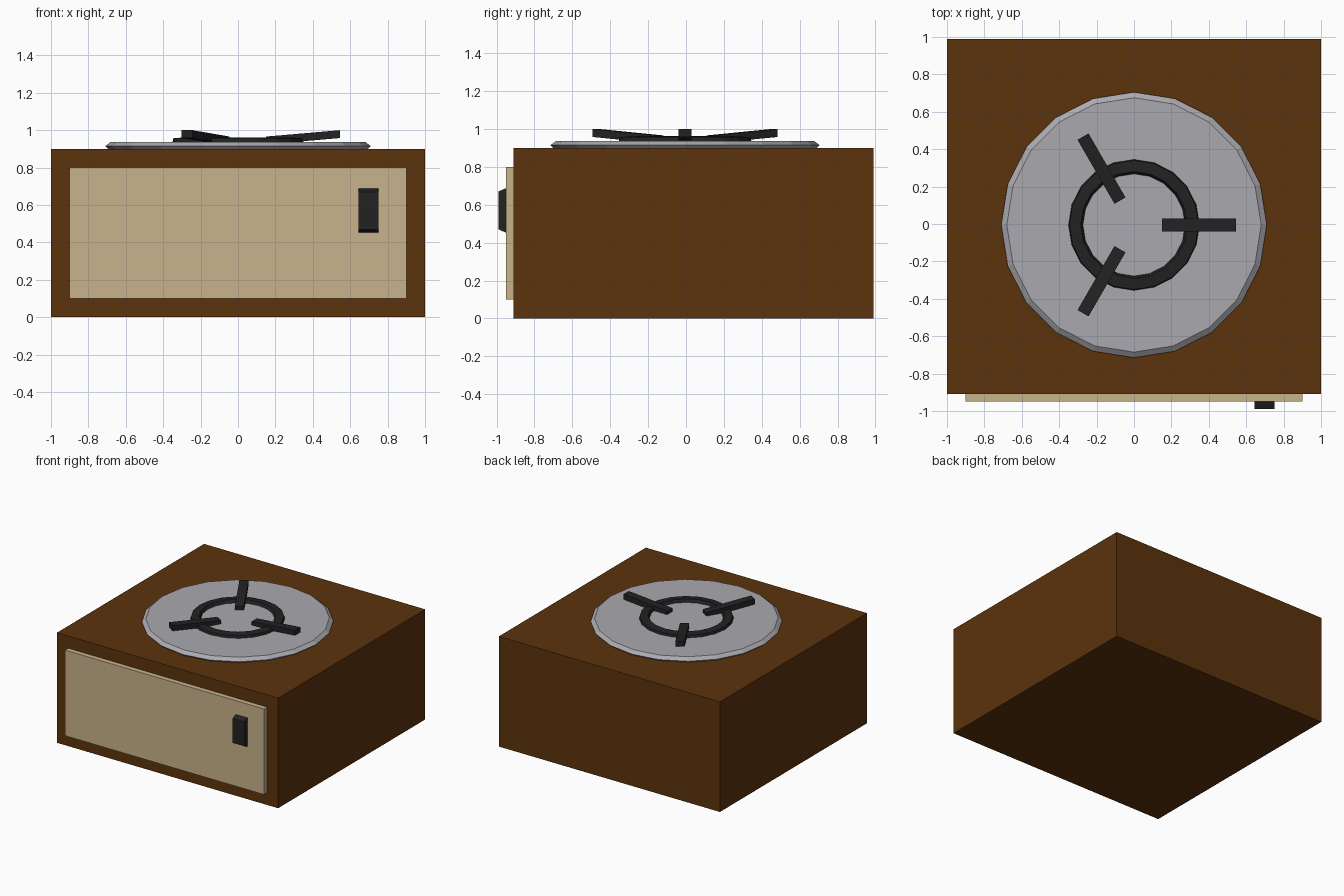
import bpy, bmesh, math
from mathutils import Matrix, Vector

if "Cube" in bpy.data.objects:
    bpy.data.objects.remove(bpy.data.objects["Cube"])

CENTRE = Vector((0, -0.005, 0))


def material(name, rgb):
    m = bpy.data.materials.new(name)
    m.diffuse_color = (*rgb, 1)
    m.use_nodes = True
    m.node_tree.nodes["Principled BSDF"].inputs["Base Color"].default_value = m.diffuse_color
    return m


WOOD = material("brown wood", (0.107, 0.033, 0.004))
CREAM = material("cream door", (0.578, 0.456, 0.262))
STEEL = material("grey steel", (0.40, 0.40, 0.43))
BLACK = material("black iron", (0.016, 0.016, 0.016))


def finish(name, bm, mat):
    bmesh.ops.recalc_face_normals(bm, faces=bm.faces)
    mesh = bpy.data.meshes.new(name)
    bm.to_mesh(mesh)
    bm.free()
    mesh.materials.append(mat)
    ob = bpy.data.objects.new(name, mesh)
    bpy.context.collection.objects.link(ob)
    return ob


def box_bmesh(lo, hi):
    bm = bmesh.new()
    bmesh.ops.create_cube(bm, size=1)
    lo, hi = Vector(lo), Vector(hi)
    for v in bm.verts:
        v.co = (lo + hi) / 2 + v.co * (hi - lo)
    return bm


def lathe(name, profile, mat, closed, sides=20):
    """Revolve (radius, z) points; open profiles get end caps."""
    bm = bmesh.new()
    rings = [[bm.verts.new(CENTRE + Vector((r * math.cos(a), r * math.sin(a), z)))
              for a in (2 * math.pi * i / sides for i in range(sides))]
             for r, z in profile]
    pairs = list(zip(rings, rings[1:]))
    if closed:
        pairs.append((rings[-1], rings[0]))
    else:
        bm.faces.new(rings[0])
        bm.faces.new(rings[-1])
    for a, b in pairs:
        for i in range(sides):
            j = (i + 1) % sides
            bm.faces.new((a[i], a[j], b[j], b[i]))
    return finish(name, bm, mat)


# cabinet and door
finish("cabinet", box_bmesh((-1, -0.91, 0), (1, 0.99, 0.9)), WOOD)
finish("door", box_bmesh((-0.9, -0.95, 0.1), (0.9, -0.905, 0.8)), CREAM)

# door handle, narrowing in height towards the front
bm = box_bmesh((0.645, -0.99, 0.45), (0.75, -0.945, 0.69))
for v in bm.verts:
    if v.co.y < -0.97:
        v.co.z += 0.02 if v.co.z < 0.57 else -0.02
finish("door_handle", bm, BLACK)

# burner plate with bevelled rim, and flat burner ring
lathe("burner_plate", [(0.69, 0.895), (0.71, 0.915), (0.68, 0.938)], STEEL, False)
lathe("burner_ring", [(0.35, 0.938), (0.345, 0.957), (0.285, 0.962), (0.272, 0.936)], BLACK, True)

# three pot supports rising outwards
for i in range(3):
    bm = box_bmesh((0.15, -0.034, -0.021), (0.545, 0.034, 0.021))
    for v in bm.verts:
        v.co.z += 0.945 + (v.co.x - 0.15) / 0.395 * 0.034
    bm.transform(Matrix.Translation(CENTRE) @ Matrix.Rotation(i * math.tau / 3, 4, 'Z'))
    finish(f"pot_support_{i + 1}", bm, BLACK)
